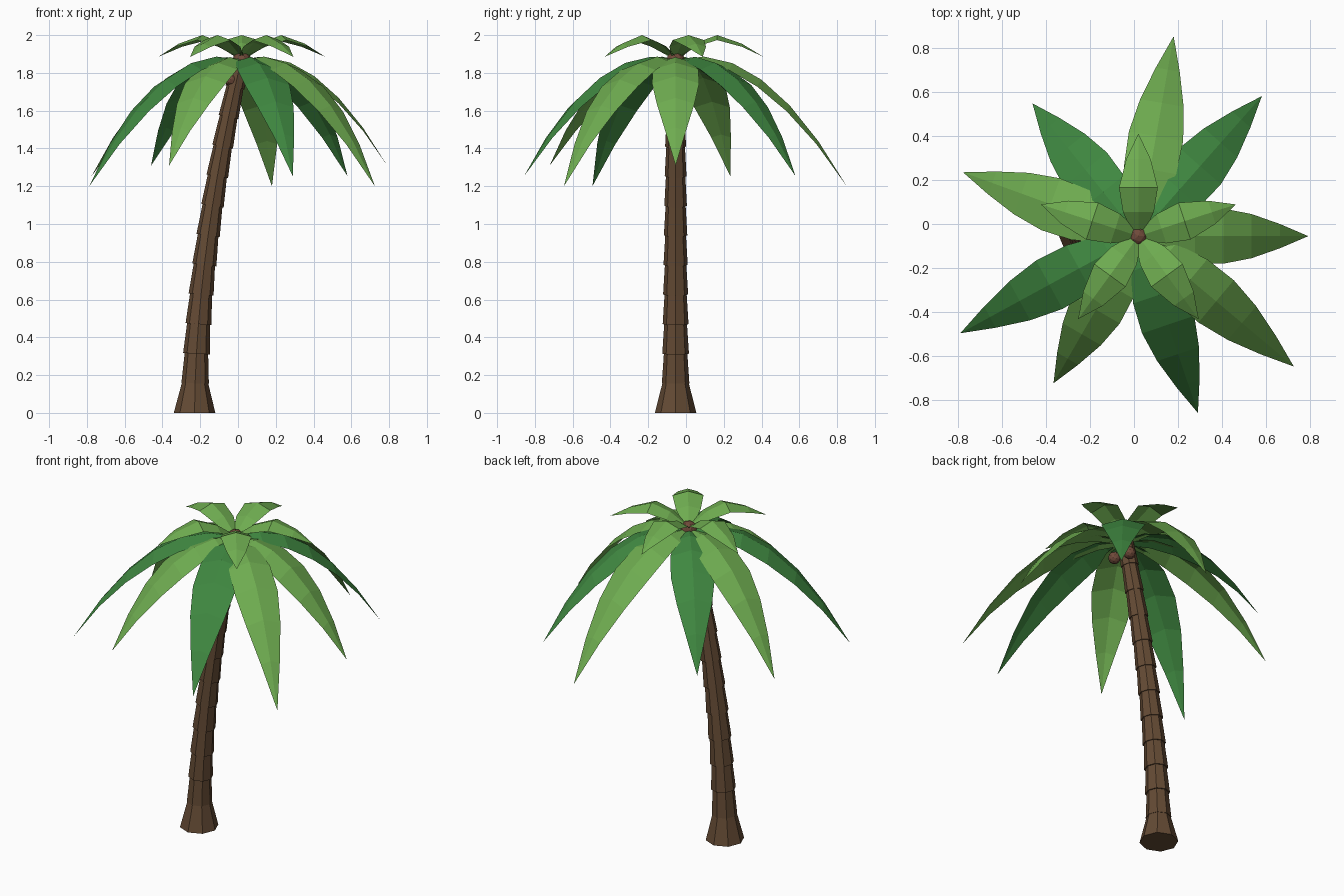
import bpy, bmesh, math
from mathutils import Vector, Matrix

cube = bpy.data.objects.get("Cube")
if cube:
    bpy.data.objects.remove(cube, do_unlink=True)


def material(name, rgb):
    mat = bpy.data.materials.new(name)
    mat.use_nodes = True
    mat.diffuse_color = (*rgb, 1)
    mat.node_tree.nodes["Principled BSDF"].inputs["Base Color"].default_value = (*rgb, 1)
    return mat


BARK = material("bark_brown", (0.125, 0.068, 0.034))
NUT = material("nut_brown", (0.16, 0.068, 0.042))
LIGHT = material("light_green", (0.156, 0.41, 0.08))
DARK = material("dark_green", (0.05, 0.245, 0.052))

CROWN_X, AXIS_Y, TOP = 0.02, -0.055, 1.88


def finish(name, bm, mat):
    mesh = bpy.data.meshes.new(name)
    bm.to_mesh(mesh)
    bm.free()
    mesh.materials.append(mat)
    obj = bpy.data.objects.new(name, mesh)
    bpy.context.collection.objects.link(obj)
    return obj


def trunk_centre(z):
    return Vector((-0.23 + 0.25 * (z / TOP) ** 1.8, AXIS_Y, z))


def trunk_ring(bm, z, radius, sides=8):
    # Ring square to the leaning trunk, flat on the ground at the foot
    tangent = trunk_centre(z + 0.01) - trunk_centre(max(z - 0.01, 0))
    tilt = Vector((0, 0, 1)).rotation_difference(tangent) if z else Matrix.Identity(3).to_quaternion()
    verts = []
    for i in range(sides):
        a = math.tau * i / sides
        offset = Vector((math.cos(a), math.sin(a), 0)) * radius
        verts.append(bm.verts.new(trunk_centre(z) + tilt @ offset))
    return verts


# Trunk: stacked segments, each flaring out over the one below
bm = bmesh.new()
segments = 12
step = TOP / segments
for k in range(segments):
    z = k * step
    wide = 0.075 - 0.026 * k / segments if k else 0.11
    narrow = 0.064 - 0.022 * k / segments if k else 0.07
    low, high = trunk_ring(bm, z, wide), trunk_ring(bm, z + step, narrow)
    for i in range(len(low)):
        j = (i + 1) % len(low)
        bm.faces.new((low[i], low[j], high[j], high[i]))
    bm.faces.new(low[::-1])
    bm.faces.new(high)
finish("trunk", bm, BARK)


def frond(name, angle, path, widths, fold, mat):
    # Folded leaf blade: a raised midrib with a drooping half on each side
    bm = bmesh.new()
    rows = []
    for (r, z), w in zip(path, widths):
        sides = (-1, 0, 1) if w else (0,)
        rows.append([bm.verts.new((r, s * w, z - abs(s) * w * fold)) for s in sides])
    for a, b in zip(rows, rows[1:]):
        for s in (0, 1):
            if len(b) == 1:
                bm.faces.new((a[s], b[0], a[s + 1]))
            else:
                bm.faces.new((a[s], b[s], b[s + 1], a[s + 1]))
    place = Matrix.Translation((CROWN_X, AXIS_Y, 0)) @ Matrix.Rotation(math.radians(angle), 4, "Z")
    bm.transform(place)
    finish(name, bm, mat)


# Long drooping fronds in three sizes and two alternating greens
LONG_WIDTHS = (0.03, 0.085, 0.12, 0.125, 0.1, 0.055, 0)
for i in range(9):
    size = (0.837, 0.92, 1.0)[i % 3]
    path = []
    for k in range(7):
        t = k / 6
        path.append((0.92 * size * t, 1.87 + size * (0.25 * t - 0.92 * t * t)))
    angle = 40 * i + 8.6 * (i % 2)
    frond(f"long_frond_{i + 1}", angle, path, LONG_WIDTHS, 0.3, DARK if i % 2 else LIGHT)

# Short upper fronds that rise, then dip at the tip
SHORT_PATH = ((0.0, 1.88), (0.11, 1.96), (0.22, 2.0), (0.35, 1.955), (0.465, 1.885))
SHORT_WIDTHS = (0.02, 0.07, 0.088, 0.055, 0)
for i in range(5):
    frond(f"short_frond_{i + 1}", 18 + 72 * i, SHORT_PATH, SHORT_WIDTHS, 0.3, LIGHT)


def ball(name, centre, radius, mat):
    bm = bmesh.new()
    bmesh.ops.create_icosphere(bm, subdivisions=2, radius=radius, matrix=Matrix.Translation(centre))
    finish(name, bm, mat)


# Bud in the heart of the crown and three nuts beneath it
ball("crown_bud", (CROWN_X, AXIS_Y, 1.865), 0.05, NUT)
for i in range(3):
    a = math.radians(75 + 120 * i)
    ball(f"nut_{i + 1}", (CROWN_X + 0.06 * math.cos(a), AXIS_Y + 0.06 * math.sin(a), 1.765), 0.036, NUT)
